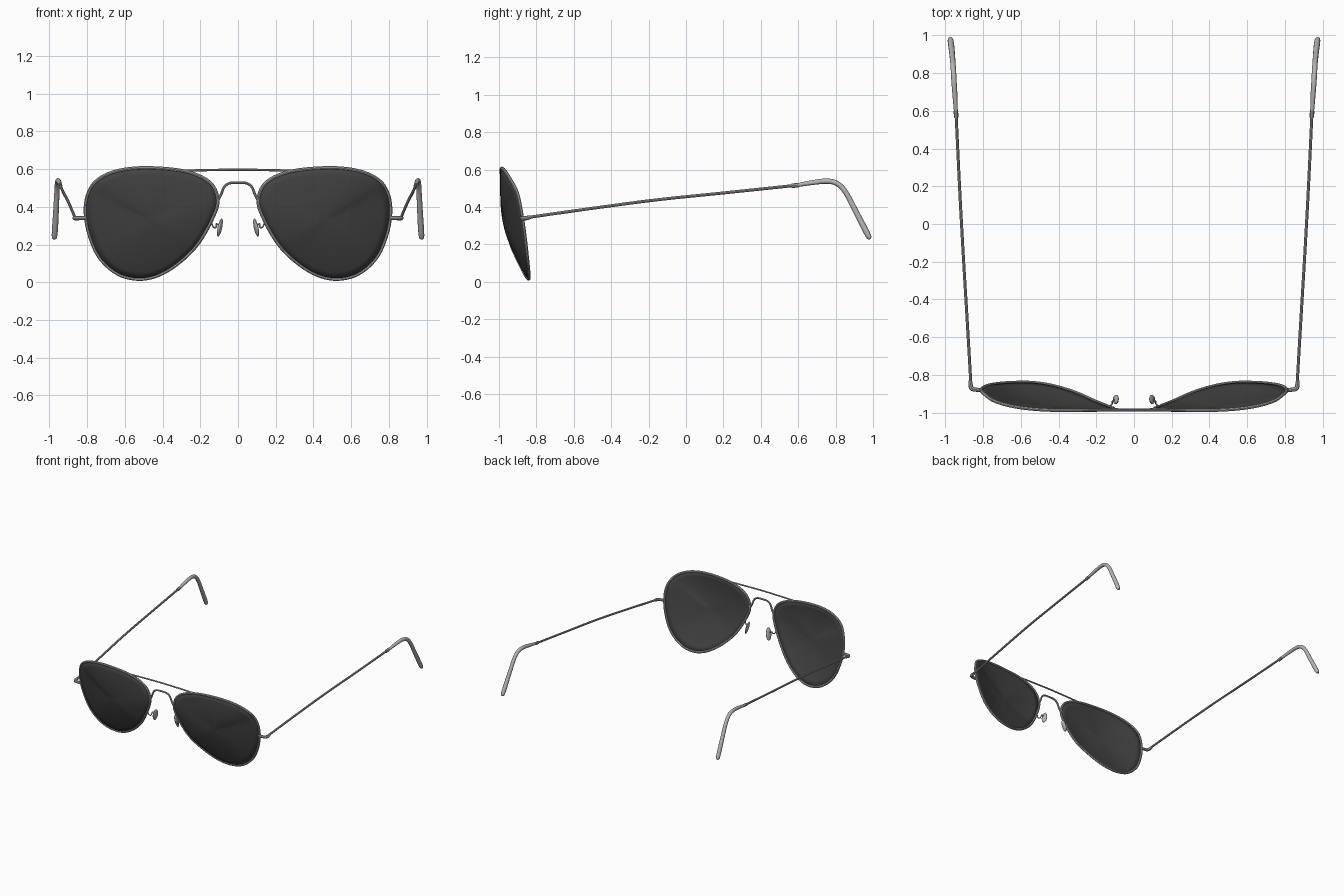
import bpy, bmesh, math
from mathutils import Vector

if "Cube" in bpy.data.objects:
    bpy.data.objects.remove(bpy.data.objects["Cube"])


def material(name, v):
    m = bpy.data.materials.new(name)
    m.diffuse_color = (v, v, v, 1)
    m.use_nodes = True
    m.node_tree.nodes["Principled BSDF"].inputs["Base Color"].default_value = m.diffuse_color
    return m


METAL = material("silver metal", 0.42)
PAD = material("pale grey tips", 0.47)
LENS = material("dark glass", 0.055)


def smooth_path(pts, steps, cyclic=False):
    """Catmull-Rom points through tuples of any length."""
    n = len(pts)
    get = (lambda i: pts[i % n]) if cyclic else (lambda i: pts[min(max(i, 0), n - 1)])
    out = []
    for i in range(n if cyclic else n - 1):
        for k in range(steps):
            t = k / steps
            out.append(tuple(
                0.5 * (2 * b + (c - a) * t + (2 * a - 5 * b + 4 * c - d) * t * t
                       + (3 * b - a - 3 * c + d) * t ** 3)
                for a, b, c, d in zip(get(i - 1), get(i), get(i + 1), get(i + 2))))
    if not cyclic:
        out.append(tuple(pts[-1]))
    return out


def finish(ob, mat):
    ob.data.materials.append(mat)
    bpy.ops.object.select_all(action='DESELECT')
    ob.select_set(True)
    bpy.context.view_layer.objects.active = ob
    bpy.ops.object.shade_smooth_by_angle(angle=math.radians(40))


def tube(name, pts, mat, steps=6, cyclic=False, sides=2):
    """Round wire through (x, y, z, radius) points."""
    path = smooth_path(pts, steps, cyclic)
    cu = bpy.data.curves.new(name, 'CURVE')
    cu.dimensions = '3D'
    cu.bevel_depth = 1
    cu.bevel_resolution = sides
    cu.use_fill_caps = True
    sp = cu.splines.new('POLY')
    sp.points.add(len(path) - 1)
    for p, (x, y, z, r) in zip(sp.points, path):
        p.co = (x, y, z, 1)
        p.radius = r
    sp.use_cyclic_u = cyclic
    tmp = bpy.data.objects.new(name + "_curve", cu)
    bpy.context.collection.objects.link(tmp)
    bpy.context.view_layer.update()
    me = bpy.data.meshes.new_from_object(tmp.evaluated_get(bpy.context.evaluated_depsgraph_get()))
    bpy.data.objects.remove(tmp)
    ob = bpy.data.objects.new(name, me)
    bpy.context.collection.objects.link(ob)
    finish(ob, mat)


def side(pts, s):
    return [(p[0] * s,) + tuple(p[1:]) for p in pts]


# teardrop outline of one lens
OUTLINE = [(.48, -.985, .607), (.28, -.987, .588), (.15, -.985, .53), (.107, -.98, .434),
           (.14, -.965, .328), (.215, -.935, .20), (.31, -.893, .105), (.42, -.859, .037),
           (.53, -.841, .016), (.64, -.84, .045), (.735, -.848, .13), (.79, -.862, .254),
           (.81, -.88, .376), (.793, -.902, .476), (.74, -.938, .546), (.635, -.968, .592)]


def lens(name, s):
    """Domed disc made of rings shrinking to the middle."""
    rim = [Vector(p) for p in smooth_path(side(OUTLINE, s), 5, True)]
    mid = Vector((.46 * s, -.917, .33))
    bm = bmesh.new()
    rings = []
    for k in range(8):
        f = 1 - k / 8
        rings.append([bm.verts.new(mid.lerp(p, f) + Vector((0, -.05 * (1 - f * f), 0))) for p in rim])
    tip = bm.verts.new(mid + Vector((0, -.05, 0)))
    n = len(rim)
    for a, b in zip(rings, rings[1:]):
        for i in range(n):
            j = (i + 1) % n
            bm.faces.new((a[i], a[j], b[j], b[i]))
    for i in range(n):
        bm.faces.new((rings[-1][i], rings[-1][(i + 1) % n], tip))
    if s < 0:
        bmesh.ops.reverse_faces(bm, faces=bm.faces[:])
    me = bpy.data.meshes.new(name)
    bm.to_mesh(me)
    bm.free()
    ob = bpy.data.objects.new(name, me)
    bpy.context.collection.objects.link(ob)
    mod = ob.modifiers.new("thickness", 'SOLIDIFY')
    mod.thickness = .006
    mod.offset = 0
    finish(ob, LENS)


def nose_pad(name, s):
    bpy.ops.mesh.primitive_uv_sphere_add(segments=16, ring_count=10, location=(.096 * s, -.93, .29))
    ob = bpy.context.object
    ob.name = name
    ob.scale = (.011, .024, .05)
    ob.rotation_euler = (math.radians(8), math.radians(-14 * s), math.radians(15 * s))
    finish(ob, PAD)


for s, tag in ((-1, "left"), (1, "right")):
    lens(tag + "_lens", s)
    tube(tag + "_rim", [p + (.009,) for p in side(OUTLINE, s)], METAL, 5, True)

    # nose pad on its bent wire
    nose_pad(tag + "_nose_pad", s)
    tube(tag + "_pad_wire", side([(.142, -.962, .325, .004), (.132, -.965, .295, .004),
                                  (.117, -.955, .29, .004), (.115, -.94, .31, .004),
                                  (.098, -.93, .30, .004)], s), METAL, 5)

    # hinge block and elbow
    tube(tag + "_hinge", side([(.805, -.88, .34, .011), (.84, -.878, .34, .011),
                               (.86, -.872, .34, .012), (.866, -.855, .341, .012),
                               (.868, -.83, .345, .009)], s), METAL, 4)

    # temple arm
    tube(tag + "_temple", side([(.864, -.86, .342, .008), (.885, -.5, .393, .008),
                                (.906, -.15, .439, .008), (.925, .2, .475, .008),
                                (.944, .6, .517, .008)], s), METAL, 4)

    # sleeve collar and curved ear tip
    tube(tag + "_collar", side([(.943, .565, .513, .012), (.944, .60, .517, .012)], s), METAL, 1)
    tube(tag + "_ear_tip", side([(.944, .59, .516, .010), (.949, .68, .531, .013),
                                 (.954, .755, .538, .014), (.957, .81, .524, .014),
                                 (.960, .855, .476, .014), (.965, .91, .372, .015),
                                 (.970, .955, .285, .016), (.973, .978, .240, .014),
                                 (.973, .985, .229, .006)], s), PAD, 5, sides=4)

# top bar
tube("top_bar", [(-.28, -.987, .592, .006), (0, -.987, .597, .006), (.28, -.987, .592, .006)], METAL, 6)

# arched bridge
arch = [(.107, -.98, .43, .007), (.09, -.983, .465, .007), (.072, -.985, .507, .007), (.042, -.986, .526, .007)]
tube("bridge", side(arch, -1) + [(0, -.986, .528, .007)] + arch[::-1], METAL, 5)
